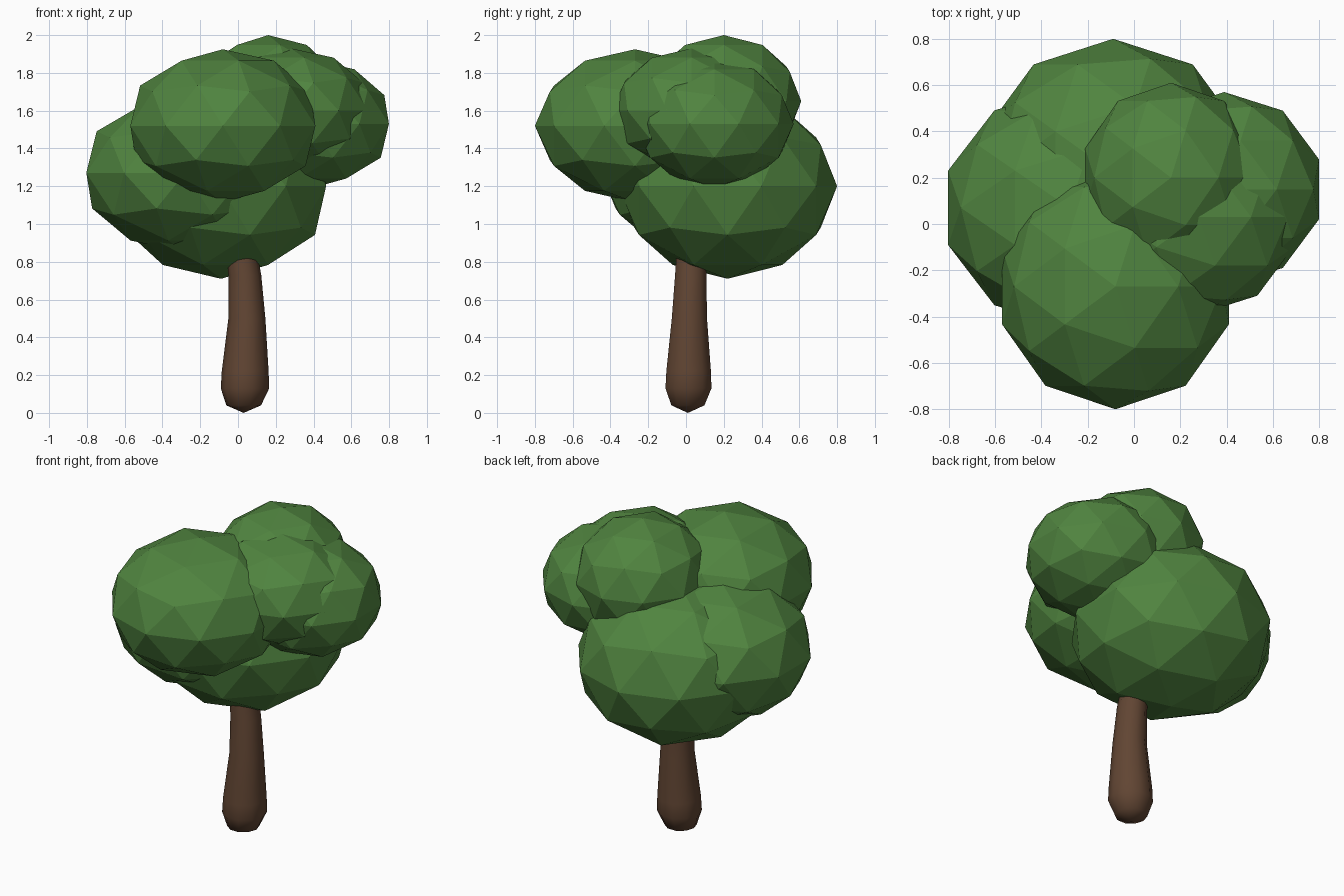
import bpy
import bmesh
import math

cube = bpy.data.objects.get("Cube")
if cube:
    bpy.data.objects.remove(cube, do_unlink=True)


def make_material(name, color):
    mat = bpy.data.materials.new(name)
    mat.use_nodes = True
    mat.diffuse_color = color
    bsdf = mat.node_tree.nodes["Principled BSDF"]
    bsdf.inputs["Base Color"].default_value = color
    bsdf.inputs["Roughness"].default_value = 0.9
    return mat


leaf_green = make_material("leaf green", (0.08, 0.23, 0.05, 1))
bark_brown = make_material("bark brown", (0.12, 0.06, 0.033, 1))


def add_object(name, bm, mat, smooth):
    bmesh.ops.recalc_face_normals(bm, faces=bm.faces)
    mesh = bpy.data.meshes.new(name)
    bm.to_mesh(mesh)
    bm.free()
    mesh.materials.append(mat)
    for poly in mesh.polygons:
        poly.use_smooth = smooth
    obj = bpy.data.objects.new(name, mesh)
    bpy.context.scene.collection.objects.link(obj)
    return obj


# Foliage clumps: flattened faceted spheres
def add_clump(name, center, radii):
    bm = bmesh.new()
    bmesh.ops.create_icosphere(bm, subdivisions=2, radius=1)
    bmesh.ops.scale(bm, vec=radii, verts=bm.verts)
    bmesh.ops.translate(bm, vec=center, verts=bm.verts)
    add_object(name, bm, leaf_green, False)


add_clump("front_foliage", (-0.08, -0.27, 1.52), (0.515, 0.53, 0.405))
add_clump("back_foliage", (-0.09, 0.22, 1.20), (0.585, 0.58, 0.49))
add_clump("right_foliage", (-0.28, 0.07, 1.27), (0.55, 0.52, 0.42))
add_clump("left_foliage", (0.39, 0.15, 1.53), (0.43, 0.42, 0.34))
add_clump("left_front_foliage", (0.28, 0.03, 1.60), (0.43, 0.42, 0.33))
add_clump("top_foliage", (0.16, 0.20, 1.65), (0.39, 0.41, 0.35))

# Trunk: leaning rings (x, y, z, radius) between a rounded foot and a hidden top
SIDES = 10
rings = [
    (0.03, 0.01, 0.04, 0.092), (0.037, 0.013, 0.13, 0.128),
    (0.038, 0.014, 0.22, 0.124), (0.047, 0.018, 0.5, 0.098),
    (0.036, 0.025, 0.73, 0.087), (0.02, 0.027, 0.85, 0.081),
    (0.0, 0.03, 1.1, 0.075),
]
bm = bmesh.new()
loops = []
for x, y, z, r in rings:
    angles = [math.tau * i / SIDES for i in range(SIDES)]
    loops.append([bm.verts.new((x + r * math.cos(a), y + r * math.sin(a), z))
                  for a in angles])
for low, high in zip(loops, loops[1:]):
    for i in range(SIDES):
        j = (i + 1) % SIDES
        bm.faces.new((low[i], low[j], high[j], high[i]))
foot = bm.verts.new((0.03, 0.01, 0))
for i in range(SIDES):
    bm.faces.new((foot, loops[0][(i + 1) % SIDES], loops[0][i]))
bm.faces.new(loops[-1])
add_object("trunk", bm, bark_brown, True)
